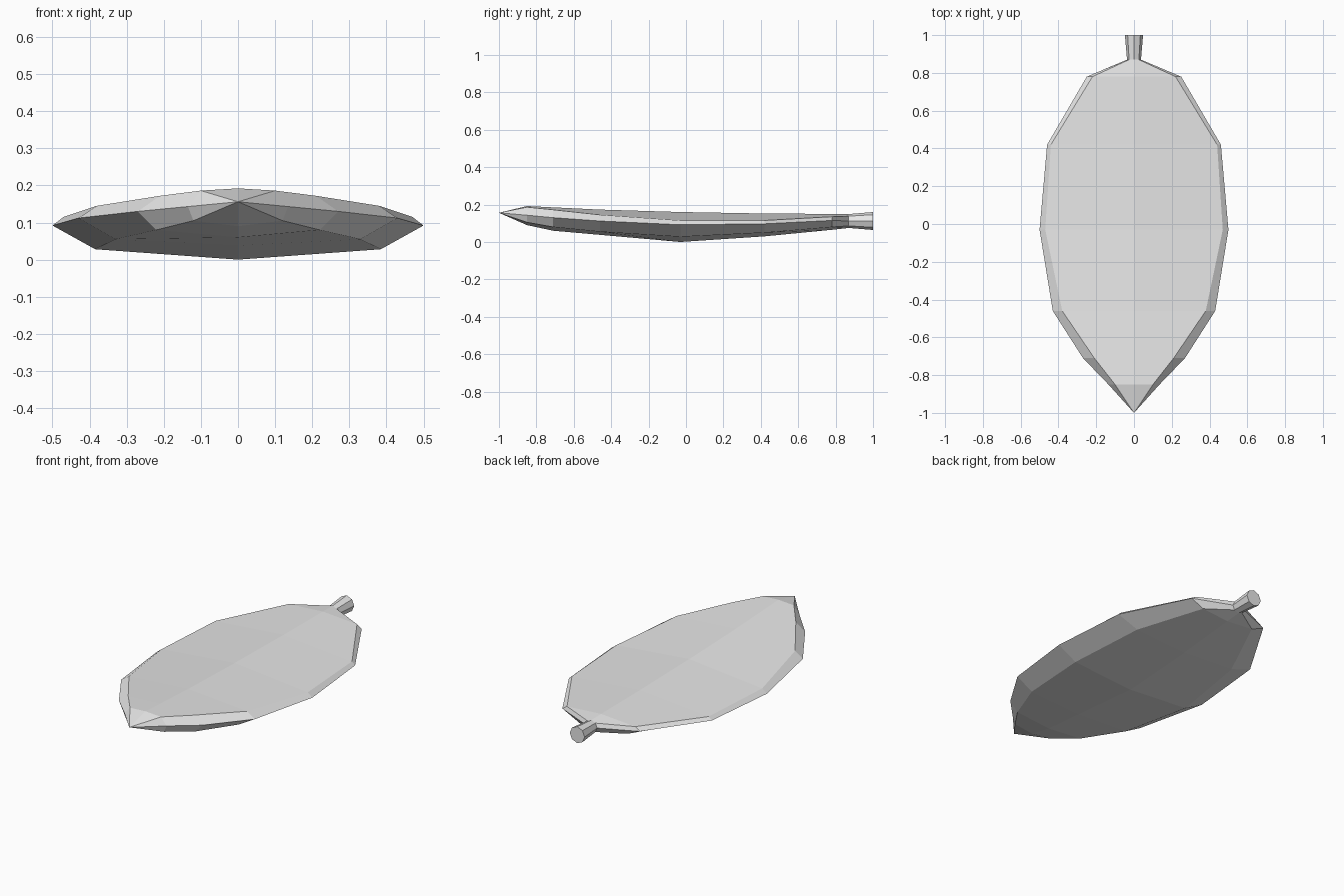
import bpy
import bmesh

cube = bpy.data.objects.get("Cube")
if cube:
    bpy.data.objects.remove(cube)

grey = bpy.data.materials.new("light_grey")
grey.use_nodes = True
colour = (0.8, 0.8, 0.8, 1)
grey.diffuse_color = colour
grey.node_tree.nodes["Principled BSDF"].inputs["Base Color"].default_value = colour


def section(bm, y, edge, top, bottom, ridge, keel):
    """Symmetric eight-point cross-section across the leaf."""
    half = [(0, ridge), top, edge, bottom, (0, keel)]
    ring = half + [(-x, z) for x, z in reversed(half[1:-1])]
    return [bm.verts.new((x, y, z)) for x, z in ring]


def bridge(bm, a, b):
    for i in range(len(a)):
        j = (i + 1) % len(a)
        bm.faces.new((a[i], a[j], b[j], b[i]))


# Blade sections from tip to stalk: y, edge, top rim, bottom rim, ridge, keel
blade = [
    (-0.85, (0.135, 0.143), (0.10, 0.186), (0.12, 0.105), 0.192, 0.09),
    (-0.71, (0.27, 0.13), (0.21, 0.172), (0.22, 0.08), 0.185, 0.06),
    (-0.46, (0.43, 0.112), (0.38, 0.145), (0.33, 0.055), 0.173, 0.038),
    (-0.03, (0.50, 0.092), (0.47, 0.115), (0.385, 0.028), 0.16, 0.0),
    (0.42, (0.46, 0.097), (0.44, 0.115), (0.33, 0.05), 0.152, 0.03),
    (0.78, (0.25, 0.115), (0.22, 0.135), (0.17, 0.08), 0.15, 0.065),
]
bm = bmesh.new()
rings = [section(bm, *row) for row in blade]

# Stalk sections, slightly flared at the cut end
for y, r in ((0.87, 0.037), (1.0, 0.048)):
    mid, d = 0.112, r * 0.7
    rings.append(section(bm, y, (r, mid), (d, mid + d), (d, mid - d), mid + r, mid - r))

for a, b in zip(rings, rings[1:]):
    bridge(bm, a, b)
bm.faces.new(rings[-1])

# Pointed tip
tip = bm.verts.new((0, -1, 0.156))
for i, v in enumerate(rings[0]):
    bm.faces.new((v, rings[0][(i + 1) % 8], tip))

bmesh.ops.recalc_face_normals(bm, faces=bm.faces)
mesh = bpy.data.meshes.new("leaf")
bm.to_mesh(mesh)
bm.free()
mesh.materials.append(grey)
leaf = bpy.data.objects.new("leaf", mesh)
bpy.context.collection.objects.link(leaf)
